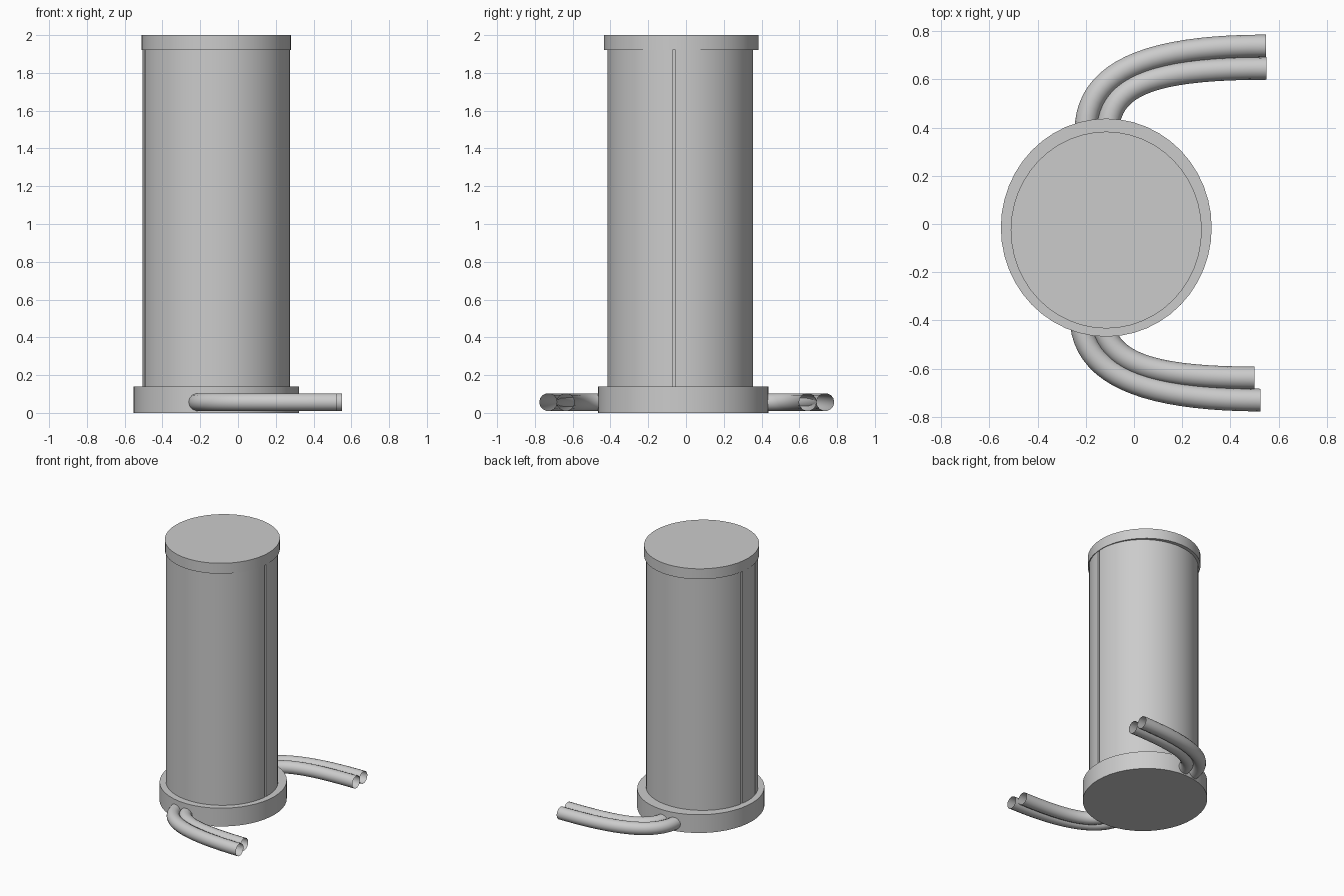
import bpy
from math import sin, cos, radians

if "Cube" in bpy.data.objects:
    bpy.data.objects.remove(bpy.data.objects["Cube"])

CX = -0.115  # shared axis of the column


def mesh_object(name, verts, faces):
    me = bpy.data.meshes.new(name)
    me.from_pydata(verts, [], faces)
    ob = bpy.data.objects.new(name, me)
    bpy.context.collection.objects.link(ob)
    bpy.ops.object.select_all(action='DESELECT')
    ob.select_set(True)
    bpy.context.view_layer.objects.active = ob
    bpy.ops.object.shade_smooth_by_angle(angle=radians(30))
    return ob


def disc(name, cy, rx, ry, z0, z1, sides=48):
    bpy.ops.mesh.primitive_cylinder_add(vertices=sides, radius=1, depth=z1 - z0,
                                        location=(CX, cy, (z0 + z1) / 2))
    ob = bpy.context.object
    ob.name = name
    ob.scale = (rx, ry, 1)
    bpy.ops.object.transform_apply(location=False, rotation=False, scale=True)
    bpy.ops.object.shade_smooth_by_angle(angle=radians(30))


def panel(name, a0, a1, cy, rx, ry, z0, z1, thick=0.014):
    # Curved shell segment between two angles
    n = max(4, round((a1 - a0) / 6))
    verts, faces = [], []
    for i in range(n + 1):
        a = radians(a0 + (a1 - a0) * i / n)
        for t, z in ((0, z0), (0, z1), (thick, z1), (thick, z0)):
            verts.append((CX + (rx - t) * cos(a), cy + (ry - t) * sin(a), z))
    for i in range(n):
        for k in range(4):
            m = (k + 1) % 4
            faces.append((4 * i + k, 4 * i + 4 + k, 4 * i + 4 + m, 4 * i + m))
    faces += [(0, 1, 2, 3), (4 * n + 3, 4 * n + 2, 4 * n + 1, 4 * n)]
    mesh_object(name, verts, faces)


def tube(name, start, h1, h2, end, z=0.057, r=0.047):
    # Open-ended bent pipe along one Bezier segment
    cu = bpy.data.curves.new(name, 'CURVE')
    cu.dimensions = '3D'
    cu.bevel_depth = r
    cu.bevel_resolution = 5
    cu.resolution_u = 20
    cu.use_fill_caps = False
    sp = cu.splines.new('BEZIER')
    sp.bezier_points.add(1)
    for p, co, left, right in ((sp.bezier_points[0], start, start, h1),
                               (sp.bezier_points[1], end, h2, end)):
        p.handle_left_type = p.handle_right_type = 'FREE'
        p.co = (*co, z)
        p.handle_left = (*left, z)
        p.handle_right = (*right, z)
    ob = bpy.data.objects.new(name, cu)
    bpy.context.collection.objects.link(ob)


# Base and top cap
disc("base", -0.015, 0.437, 0.452, 0, 0.14)
disc("top_cap", -0.025, 0.396, 0.408, 1.92, 2.0)

# Column: inner core showing through the seams between outer panels
disc("column_core", -0.03, 0.376, 0.371, 0.13, 1.93, 60)
for name, a0, a1 in (("back_panel", -3.8, 169), ("side_panel", 171, 195),
                     ("front_panel", 197, 353.8)):
    panel(name, a0, a1, -0.03, 0.391, 0.386, 0.13, 1.925)

# Paired pipes bending out of the base towards +x
tube("back_outer_pipe", (-0.20, 0.38), (-0.20, 0.63), (0.05, 0.738), (0.547, 0.738))
tube("back_inner_pipe", (-0.11, 0.38), (-0.10, 0.56), (0.03, 0.645), (0.55, 0.645))
tube("front_outer_pipe", (-0.22, -0.38), (-0.22, -0.62), (0.03, -0.728), (0.525, -0.73))
tube("front_inner_pipe", (-0.135, -0.38), (-0.12, -0.55), (0.0, -0.638), (0.50, -0.638))
